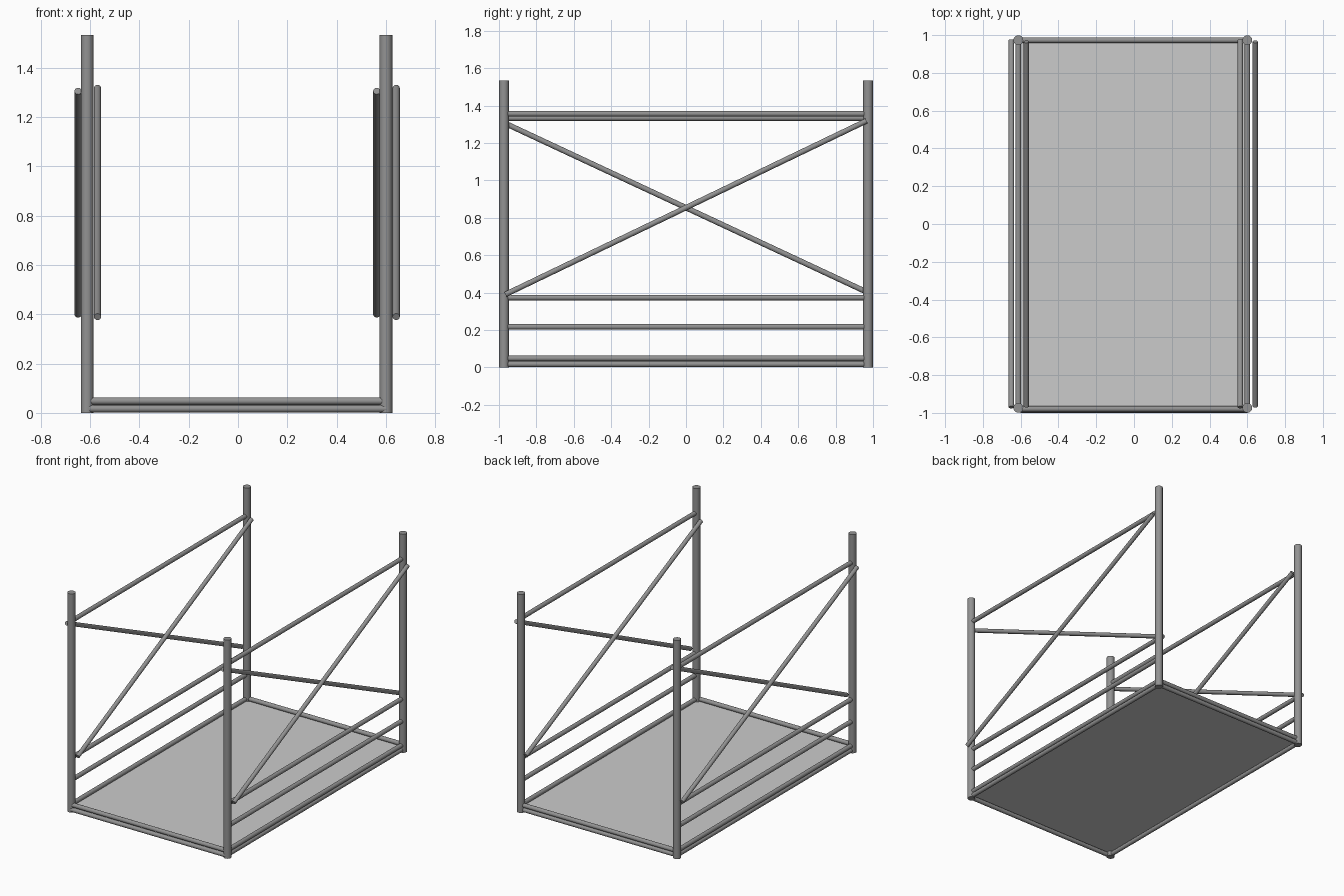
import bpy, bmesh, math
from mathutils import Vector

if "Cube" in bpy.data.objects:
    bpy.data.objects.remove(bpy.data.objects["Cube"])


def material(name, v):
    m = bpy.data.materials.new(name)
    m.diffuse_color = (v, v, v, 1)
    m.use_nodes = True
    m.node_tree.nodes["Principled BSDF"].inputs["Base Color"].default_value = m.diffuse_color
    return m


STEEL = material("steel grey", 0.29)
DECK = material("light deck grey", 0.6)


def finish(name, bm, mat):
    me = bpy.data.meshes.new(name)
    bm.to_mesh(me)
    bm.free()
    me.materials.append(mat)
    ob = bpy.data.objects.new(name, me)
    bpy.context.collection.objects.link(ob)
    return ob


def tube(name, a, b, r):
    """Capped round tube between two points."""
    a, b = Vector(a), Vector(b)
    d = b - a
    bm = bmesh.new()
    bmesh.ops.create_cone(bm, cap_ends=True, segments=20, radius1=r, radius2=r, depth=d.length)
    for f in bm.faces:
        f.smooth = len(f.verts) == 4
    ob = finish(name, bm, STEEL)
    ob.data.set_sharp_from_angle(angle=math.radians(40))
    ob.location = (a + b) / 2
    ob.rotation_euler = d.to_track_quat('Z', 'Y').to_euler()
    return ob


XL, XR, Y, R = -0.612, 0.6, 0.973, 0.015

for side, x, top in (("left", XL, 1.333), ("right", XR, 1.356)):
    # Corner posts
    for end, y in (("front", -Y), ("back", Y)):
        tube(f"{end}_{side}_post", (x, y, 0), (x, y, 1.534), 0.026)
    # Side rails, guard rails and lower frame tubes
    for part, z in (("lower_frame", 0.017), ("upper_frame", 0.048), ("toe_rail", 0.217),
                    ("mid_rail", 0.373), ("top_rail", top)):
        tube(f"{side}_{part}", (x, -0.965, z), (x, 0.965, z), R)
    # Crossing braces, one on each face of the posts
    tube(f"{side}_falling_brace", (x - 0.037, -0.97, 1.306), (x - 0.037, 0.972, 0.4), 0.0145)
    tube(f"{side}_rising_brace", (x + 0.042, -0.965, 0.39), (x + 0.042, 0.965, 1.318), 0.0145)

# End frame tubes
for part, z in (("lower", 0.017), ("upper", 0.048)):
    yf = -0.985 if part == "lower" else -0.979
    tube(f"front_{part}_tube", (-0.602, yf, z), (0.602, yf, z), R)
    tube(f"back_{part}_tube", (-0.602, 0.973, z), (0.602, 0.973, z), R)

# Deck panel between the upper and lower frame tubes
bm = bmesh.new()
bmesh.ops.create_cube(bm, size=1)
bmesh.ops.scale(bm, vec=(XR - XL, 1.95, 0.005), verts=bm.verts)
bmesh.ops.translate(bm, vec=((XR + XL) / 2, 0, 0.033), verts=bm.verts)
finish("deck_panel", bm, DECK)
